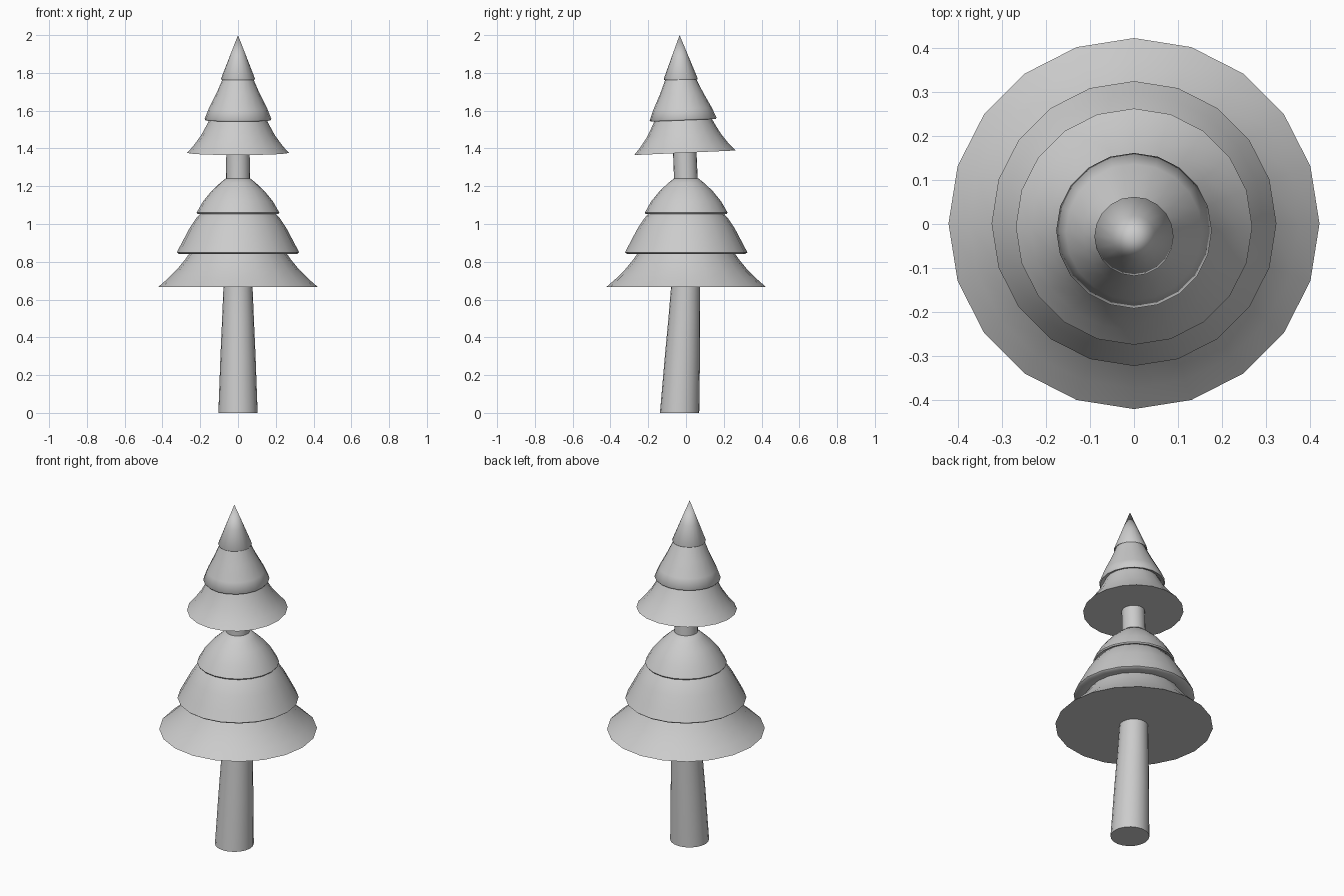
import bpy, bmesh
from math import sin, cos, pi, radians

if "Cube" in bpy.data.objects:
    bpy.data.objects.remove(bpy.data.objects["Cube"])

SIDES = 20


def loft(name, rings, smooth_angle):
    """Skin round rings (radius, z, y centre, tilt) and cap both ends."""
    bm = bmesh.new()
    loops = []
    for r, z, y, tilt in rings:
        if r == 0:
            loops.append([bm.verts.new((0, y, z))])
            continue
        loop = []
        for i in range(SIDES):
            a = 2 * pi * i / SIDES
            loop.append(bm.verts.new((r * cos(a), y + r * sin(a) * cos(tilt),
                                      z + r * sin(a) * sin(tilt))))
        loops.append(loop)
    for lo, hi in zip(loops, loops[1:]):
        for i in range(SIDES):
            j = (i + 1) % SIDES
            if len(hi) == 1:
                bm.faces.new((lo[i], lo[j], hi[0]))
            else:
                bm.faces.new((lo[i], lo[j], hi[j], hi[i]))
    for loop in (loops[0], loops[-1]):
        if len(loop) > 2:
            bm.faces.new(loop)
    bmesh.ops.recalc_face_normals(bm, faces=bm.faces)
    mesh = bpy.data.meshes.new(name)
    bm.to_mesh(mesh)
    bm.free()
    ob = bpy.data.objects.new(name, mesh)
    bpy.context.collection.objects.link(ob)
    bpy.ops.object.select_all(action='DESELECT')
    ob.select_set(True)
    bpy.context.view_layer.objects.active = ob
    bpy.ops.object.shade_smooth_by_angle(angle=radians(smooth_angle))
    return ob


def lean(z):
    """Spine offset of the upper canopy, which bends towards the front."""
    pts = [(1.3, -0.004), (1.377, -0.006), (1.553, -0.015), (1.768, -0.028), (2.0, -0.034)]
    for (z0, y0), (z1, y1) in zip(pts, pts[1:]):
        if z <= z1:
            return y0 + (y1 - y0) * (z - z0) / (z1 - z0)
    return pts[-1][1]


# trunk: tapered and slightly curved
loft("trunk", [(0.104, 0, -0.034, 0), (0.093, 0.3, -0.019, 0),
               (0.084, 0.5, -0.009, 0), (0.077, 0.67, -0.002, 0),
               (0.063, 1.2, 0.001, 0), (0.062, 1.39, -0.007, 0.04)], 40)

# lower canopy: three stepped tiers
lower = [(0.422, 0.667), (0.375, 0.708), (0.325, 0.757), (0.28, 0.812), (0.252, 0.852),
         (0.314, 0.842), (0.324, 0.85), (0.295, 0.905), (0.258, 0.975),
         (0.222, 1.03), (0.192, 1.062),
         (0.214, 1.053), (0.219, 1.06), (0.185, 1.12), (0.14, 1.175),
         (0.094, 1.218), (0.064, 1.242)]
loft("lower_canopy", [(r, z, 0.001, 0) for r, z in lower], 60)

# upper canopy: three leaning tiers ending in a point
upper = [(0.269, 1.377), (0.235, 1.415), (0.195, 1.47), (0.165, 1.525), (0.148, 1.56),
         (0.172, 1.549), (0.177, 1.556), (0.155, 1.61), (0.115, 1.69), (0.08, 1.77),
         (0.088, 1.764), (0.09, 1.769), (0.05, 1.872), (0, 2.0)]
loft("upper_canopy", [(r, z, lean(z), 0.045 if z < 1.5 else 0.04 if z < 1.7 else 0.02)
                      for r, z in upper], 60)
